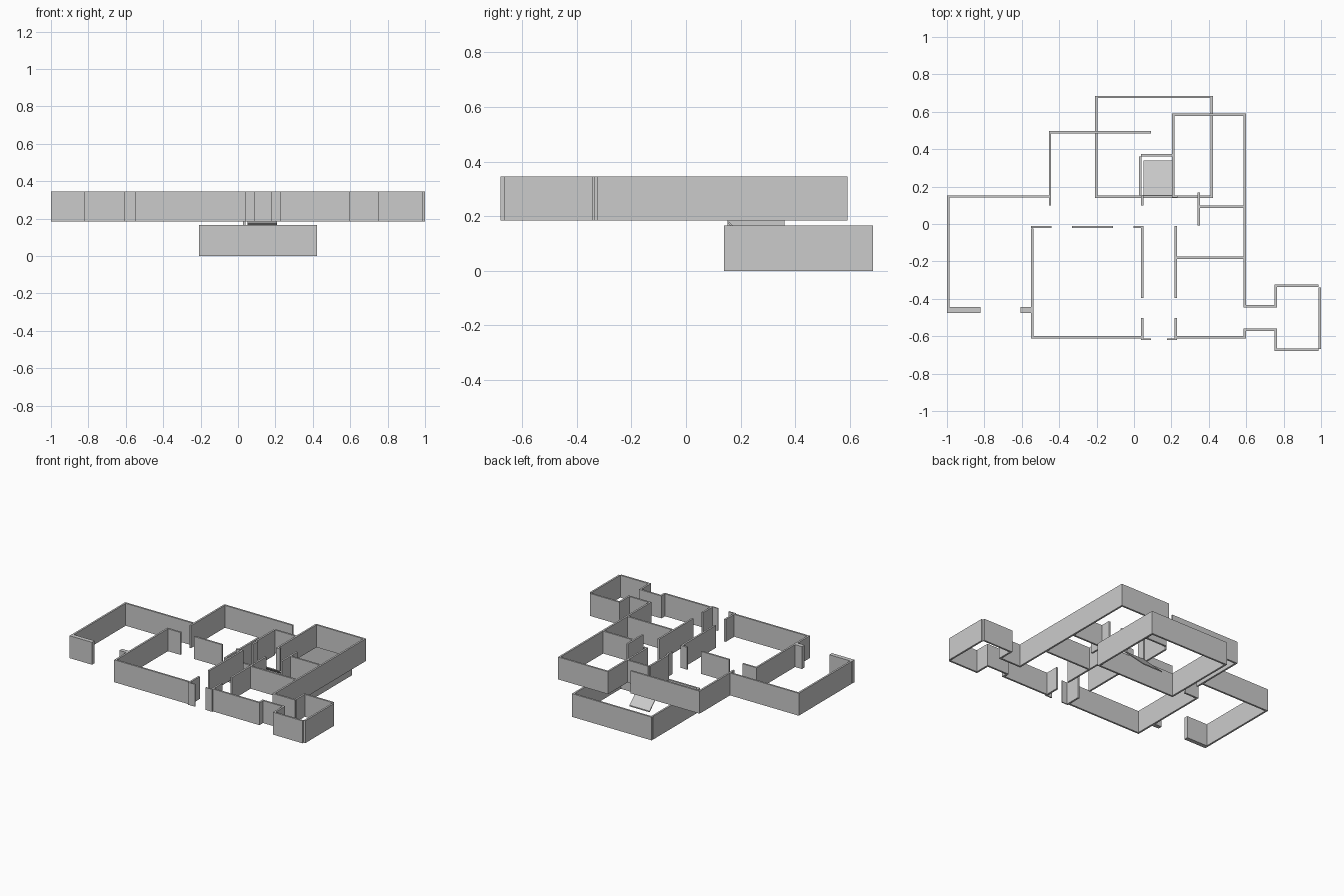
import bpy

if "Cube" in bpy.data.objects:
    bpy.data.objects.remove(bpy.data.objects["Cube"])

T = 0.013          # wall thickness
UP = (0.185, 0.345)
LOW = (0.0, 0.166)


def box(name, x0, x1, y0, y1, z0, z1):
    v = [(x, y, z) for x in (x0, x1) for y in (y0, y1) for z in (z0, z1)]
    f = [(0, 1, 3, 2), (4, 6, 7, 5), (0, 4, 5, 1), (2, 3, 7, 6), (0, 2, 6, 4), (1, 5, 7, 3)]
    me = bpy.data.meshes.new(name)
    me.from_pydata(v, [], f)
    ob = bpy.data.objects.new(name, me)
    bpy.context.collection.objects.link(ob)
    return ob


def wall_x(name, y, x0, x1, z=UP, t=T):
    """Wall running along x, centred on y."""
    return box(name, x0, x1, y - t / 2, y + t / 2, *z)


def wall_y(name, x, y0, y1, z=UP, t=T):
    """Wall running along y, centred on x."""
    return box(name, x - t / 2, x + t / 2, y0, y1, *z)


# Basement room
wall_x("basement_front_wall", 0.145, -0.208, 0.422, LOW)
wall_x("basement_back_wall", 0.679, -0.208, 0.422, LOW)
wall_y("basement_left_wall", -0.202, 0.151, 0.673, LOW)
wall_y("basement_right_wall", 0.416, 0.151, 0.673, LOW)

# Garage and back-left room
wall_y("garage_left_wall", -0.993, -0.445, 0.141)
wall_x("garage_back_wall", 0.147, -1.0, -0.455)
wall_x("garage_door_pier_left", -0.46, -1.0, -0.822, t=0.03)
wall_x("garage_door_pier_right", -0.46, -0.606, -0.551, t=0.03)
wall_y("back_room_left_wall", -0.449, 0.1, 0.484)
wall_x("back_room_back_wall", 0.49, -0.455, 0.092)

# Front-left room
wall_y("front_room_left_wall", -0.545, -0.599, -0.023)
wall_x("front_room_front_wall", -0.605, -0.551, 0.038)
for i, (a, b) in enumerate([(-0.551, -0.44), (-0.332, -0.112), (-0.002, 0.038)]):
    wall_x(f"front_room_back_wall_{i}", -0.016, a, b)

# Hallway sides with door gaps, and thin entry returns
for side, x in (("left", 0.044), ("right", 0.224)):
    wall_y(f"hall_{side}_wall_front", x, -0.612, -0.503)
    wall_y(f"hall_{side}_wall_back", x, -0.395, -0.01)
wall_x("entry_return_left", -0.616, 0.038, 0.092, t=0.008)
wall_x("entry_return_right", -0.616, 0.177, 0.23, t=0.008)

# Right wing
wall_x("right_wing_front_wall", -0.605, 0.23, 0.598)
wall_y("right_wing_lower_jamb", 0.592, -0.599, -0.571)
wall_y("right_wing_outer_wall", 0.592, -0.434, 0.579)
wall_x("right_wing_back_wall", 0.585, 0.203, 0.598)
wall_y("back_right_room_left_wall", 0.209, 0.141, 0.579)
wall_x("back_right_room_front_stub", 0.147, 0.215, 0.232)
wall_x("bath_front_wall", -0.18, 0.23, 0.586)
wall_x("bath_back_wall", 0.093, 0.353, 0.586)
wall_y("bath_door_wall", 0.347, -0.008, 0.168)

# Passage and bay room on the far right
wall_x("passage_front_wall", -0.565, 0.586, 0.764)
wall_x("passage_back_wall", -0.439, 0.586, 0.764)
wall_y("bay_left_wall_front", 0.758, -0.667, -0.571)
wall_y("bay_left_wall_back", 0.758, -0.433, -0.337)
wall_x("bay_front_wall", -0.673, 0.752, 0.987)
wall_x("bay_back_wall", -0.331, 0.752, 0.987)
wall_y("bay_right_wall", 0.993, -0.667, -0.34)

# Stairwell walls
wall_y("stairwell_left_stub", 0.044, 0.1, 0.155)
wall_x("stairwell_back_wall", 0.367, 0.038, 0.203)
wall_y("stairwell_left_wall", 0.034, 0.152, 0.36, (0.166, 0.345))

# Sloping stair ramp from the basement floor to the hall
ramp = box("stair_ramp", 0.05, 0.209, 0.152, 0.34, 0.0, 0.008)
for v in ramp.data.vertices:
    if v.co.y < 0.2:
        v.co.z += 0.176
